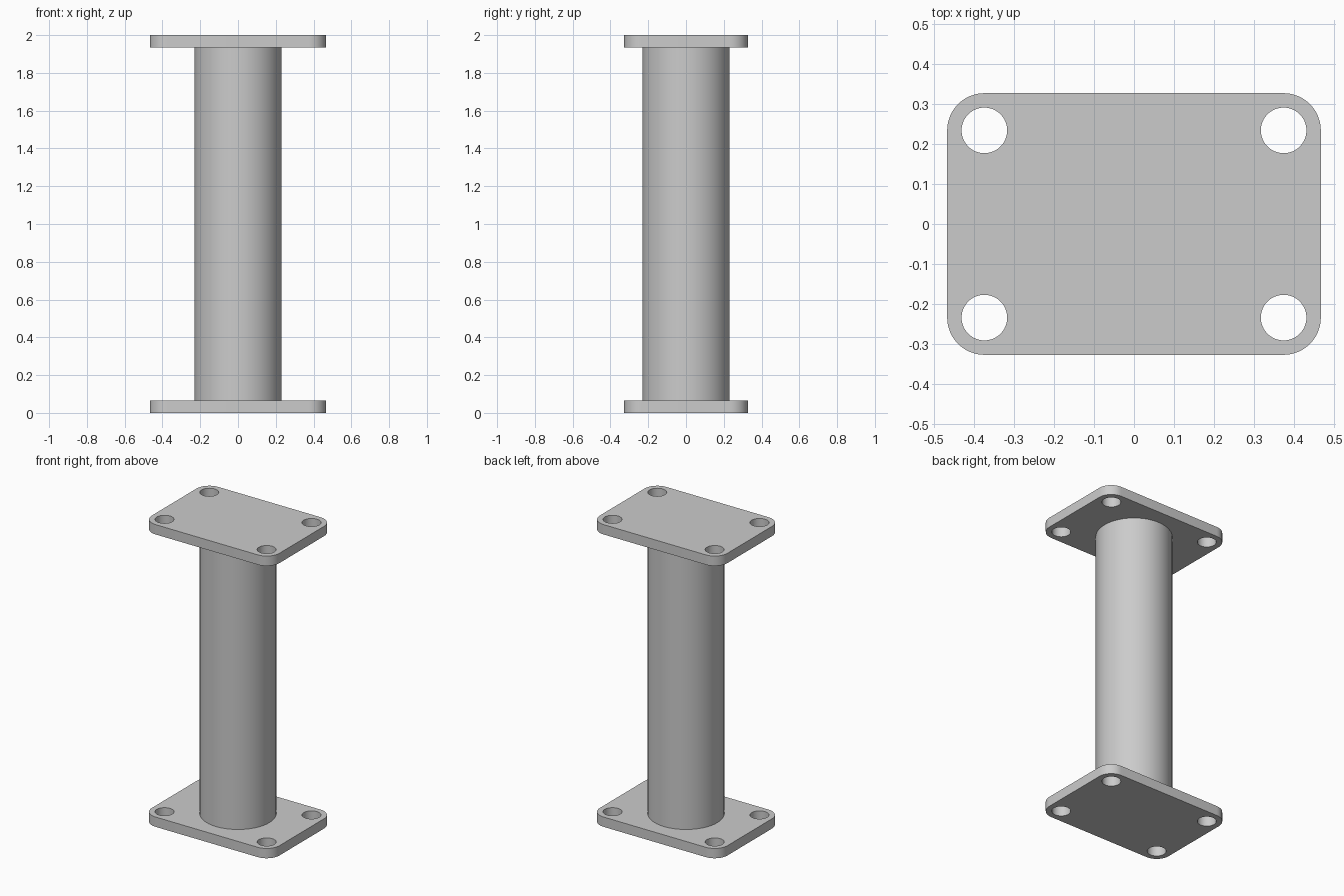
import bpy, bmesh, math
from mathutils import Vector

if "Cube" in bpy.data.objects:
    bpy.data.objects.remove(bpy.data.objects["Cube"])

HEIGHT, THICK = 2.0, 0.065
HX, HY, CORNER = 0.467, 0.327, 0.093   # plate half sizes and corner radius
HOLE_R, POST_R = 0.057, 0.23

steel = bpy.data.materials.new("grey steel")
steel.diffuse_color = (0.6, 0.6, 0.6, 1)
steel.use_nodes = True
steel.node_tree.nodes["Principled BSDF"].inputs["Base Color"].default_value = steel.diffuse_color


def arc(cx, cy, r, start, sweep, n):
    return [Vector((cx + r * math.cos(start + sweep * i / n),
                    cy + r * math.sin(start + sweep * i / n), 0)) for i in range(n)]


def finish(bm, name):
    bmesh.ops.recalc_face_normals(bm, faces=bm.faces)
    mesh = bpy.data.meshes.new(name)
    bm.to_mesh(mesh)
    bm.free()
    mesh.materials.append(steel)
    obj = bpy.data.objects.new(name, mesh)
    bpy.context.collection.objects.link(obj)
    bpy.ops.object.select_all(action='DESELECT')
    obj.select_set(True)
    bpy.context.view_layer.objects.active = obj
    bpy.ops.object.shade_smooth_by_angle(angle=math.radians(30))
    return obj


def plate(name, z):
    # rounded outline plus four bolt holes, filled and extruded
    cx, cy = HX - CORNER, HY - CORNER
    corners = [(cx, cy), (-cx, cy), (-cx, -cy), (cx, -cy)]
    outline = []
    for k, (x, y) in enumerate(corners):
        outline += arc(x, y, CORNER, k * math.pi / 2, math.pi / 2, 12)
        a = (k + 1) * math.pi / 2
        outline.append(Vector((x + CORNER * math.cos(a), y + CORNER * math.sin(a), 0)))
    loops = [outline] + [arc(x, y, HOLE_R, 0, math.tau, 48) for x, y in corners]
    bm = bmesh.new()
    edges = []
    for pts in loops:
        vs = [bm.verts.new(p + Vector((0, 0, z))) for p in pts]
        edges += [bm.edges.new((vs[i - 1], vs[i])) for i in range(len(vs))]
    bmesh.ops.triangle_fill(bm, edges=edges, use_beauty=True, normal=(0, 0, 1))
    ext = bmesh.ops.extrude_face_region(bm, geom=bm.faces[:], use_keep_orig=True)
    bmesh.ops.translate(bm, vec=(0, 0, THICK),
                        verts=[g for g in ext["geom"] if isinstance(g, bmesh.types.BMVert)])
    return finish(bm, name)


plate("base_plate", 0)
plate("top_plate", HEIGHT - THICK)

# round post between the plates
bm = bmesh.new()
bmesh.ops.create_cone(bm, cap_ends=True, segments=96, radius1=POST_R, radius2=POST_R,
                      depth=HEIGHT - 2 * THICK)
bmesh.ops.translate(bm, verts=bm.verts, vec=(0, 0, HEIGHT / 2))
finish(bm, "post")
